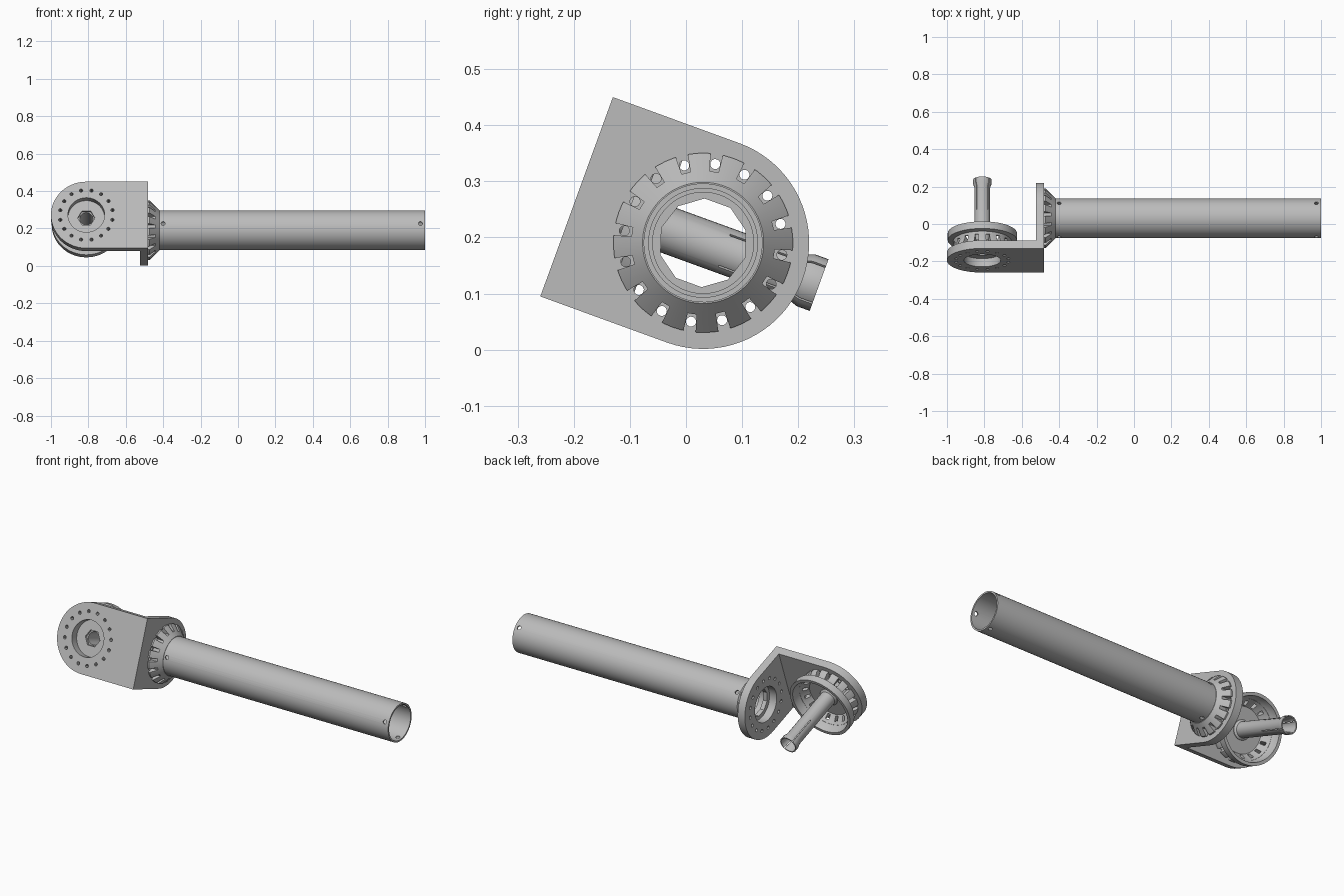
import bpy, bmesh
from math import sin, cos, pi, radians
from mathutils import Matrix, Vector

if "Cube" in bpy.data.objects:
    bpy.data.objects.remove(bpy.data.objects["Cube"])

# One plain grey metal
metal = bpy.data.materials.new("grey metal")
metal.use_nodes = True
grey = (0.5, 0.5, 0.5, 1)
metal.diffuse_color = grey
metal.node_tree.nodes["Principled BSDF"].inputs["Base Color"].default_value = grey

# The bracket is built square, then leaned over about its long axis
LEAN = Matrix.Translation((0, -0.195, 0.2725)) @ Matrix.Rotation(radians(-20), 4, 'X')
WIDE = 0.189       # half width of the plates
THICK = 0.046
FRONT_X = -0.811   # axis of the front plate
SIDE_Y = 0.24      # axis of the tube
TEETH = 16


def place(axis, u, v, t):
    """Point at (u, v) around the joint axis and t along it."""
    if axis == 'Y':
        return Vector((FRONT_X + u, t, v))
    return Vector((t, SIDE_Y + u, v))


def circle(r, n=64, cu=0, cv=0):
    return [(cu + r * cos(2 * pi * i / n), cv + r * sin(2 * pi * i / n)) for i in range(n)]


def radial_box(angle, r0, r1, half0, half1):
    c, s = cos(angle), sin(angle)
    corners = [(r0, -half0), (r1, -half1), (r1, half1), (r0, half0)]
    return [(r * c - w * s, r * s + w * c) for r, w in corners]


def prism(bm, axis, pts, t0, t1):
    lo = [bm.verts.new(place(axis, u, v, t0)) for u, v in pts]
    hi = [bm.verts.new(place(axis, u, v, t1)) for u, v in pts]
    bm.faces.new(lo)
    bm.faces.new(hi[::-1])
    for i in range(len(pts)):
        j = (i + 1) % len(pts)
        bm.faces.new((lo[i], hi[i], hi[j], lo[j]))


def lathe(bm, axis, profile, n=64):
    """Closed (radius, height) profile turned around the joint axis."""
    rings = [[bm.verts.new(place(axis, u, v, t)) for u, v in circle(r, n)] for r, t in profile]
    for k, a in enumerate(rings):
        b = rings[(k + 1) % len(rings)]
        for i in range(n):
            j = (i + 1) % n
            bm.faces.new((a[i], b[i], b[j], a[j]))


def make(name, bm):
    bmesh.ops.recalc_face_normals(bm, faces=bm.faces[:])
    mesh = bpy.data.meshes.new(name)
    bm.to_mesh(mesh)
    bm.free()
    ob = bpy.data.objects.new(name, mesh)
    bpy.context.collection.objects.link(ob)
    return ob


def finish(ob, cutter_bm=None):
    """Cut, lean, colour and shade a part."""
    if cutter_bm:
        cutter = make("cutter", cutter_bm)
        mod = ob.modifiers.new("cut", 'BOOLEAN')
        mod.operation, mod.solver, mod.object = 'DIFFERENCE', 'EXACT', cutter
        deps = bpy.context.evaluated_depsgraph_get()
        cut_mesh = bpy.data.meshes.new_from_object(ob.evaluated_get(deps))
        ob.modifiers.clear()
        ob.data = cut_mesh
        bpy.data.objects.remove(cutter)
    ob.data.transform(LEAN)
    ob.data.materials.clear()
    ob.data.materials.append(metal)
    bpy.ops.object.select_all(action='DESELECT')
    ob.select_set(True)
    bpy.context.view_layer.objects.active = ob
    bpy.ops.object.shade_smooth_by_angle(angle=radians(30))


def plate(name, axis, edge, sign, t0, t1):
    """Plate with one square and one round end, a bore and a ring of bolt holes."""
    bm = bmesh.new()
    arc = [(sign * WIDE * cos(a), WIDE * sin(a))
           for a in [pi * (i / 40 - 0.5) for i in range(41)]]
    prism(bm, axis, [(edge, -WIDE)] + arc + [(edge, WIDE)], t0, t1)
    cut = bmesh.new()
    prism(cut, axis, circle(0.098), t0 - 0.02, t1 + 0.02)
    for i in range(TEETH):
        a = 2 * pi * (i + 0.5) / TEETH
        prism(cut, axis, circle(0.009, 12, 0.142 * cos(a), 0.142 * sin(a)), t0 - 0.02, t1 + 0.02)
    finish(make(name, bm), cut)


# Angle bracket: two plates meeting at a corner
plate("front_plate", 'Y', -0.48 - FRONT_X, -1, 0, THICK)
plate("side_plate", 'X', THICK - SIDE_Y, 1, -0.525, -0.48)

# Notched cone collar between side plate and tube
bm, cut = bmesh.new(), bmesh.new()
lathe(bm, 'X', [(0.16, -0.48), (0.16, -0.472), (0.108, -0.42), (0.09, -0.42),
                (0.09, -0.455), (0.07, -0.455), (0.07, -0.48)])
prism(cut, 'X', circle(0.079, 10), -0.5, -0.4)
for i in range(TEETH):
    prism(cut, 'X', radial_box(2 * pi * (i + 0.5) / TEETH, 0.128, 0.18, 0.008, 0.013), -0.5, -0.4)
finish(make("tube_collar", bm), cut)

# Long tube with three pin holes near each end
bm, cut = bmesh.new(), bmesh.new()
lathe(bm, 'X', [(0.106, -0.42), (0.106, 1), (0.097, 1), (0.097, -0.42)])
for x in (-0.4, 0.975):
    for i in range(3):
        turn = Matrix.Rotation(2 * pi * i / 3, 4, 'X') @ Matrix.Rotation(pi / 2, 4, 'X')
        spot = Matrix.Translation((x, SIDE_Y, 0)) @ turn @ Matrix.Translation((0, 0, 0.1))
        bmesh.ops.create_cone(cut, cap_ends=True, segments=16, radius1=0.011,
                              radius2=0.011, depth=0.05, matrix=spot)
finish(make("long_tube", bm), cut)

# Dish behind the front plate: hex socket floor, notched wall, wide rim
bm, cut = bmesh.new(), bmesh.new()
lathe(bm, 'Y', [(0.03, THICK), (0.165, THICK), (0.165, 0.06), (0.152, 0.085), (0.155, 0.11),
                (0.185, 0.115), (0.185, 0.155), (0.168, 0.155), (0.16, 0.115),
                (0.12, 0.068), (0.03, 0.068)])
prism(cut, 'Y', circle(0.046, 6), 0.03, 0.1)
for i in range(TEETH):
    prism(cut, 'Y', radial_box(2 * pi * (i + 0.5) / TEETH, 0.125, 0.2, 0.008, 0.014), 0.03, 0.096)
finish(make("joint_dish", bm), cut)

# Hollow shaft with a flared, slit end
bm, cut = bmesh.new(), bmesh.new()
lathe(bm, 'Y', [(0.052, 0.06), (0.052, 0.072), (0.042, 0.08), (0.042, 0.415), (0.049, 0.435),
                (0.049, 0.46), (0.043, 0.46), (0.035, 0.41), (0.035, 0.06)], 32)
for i in range(4):
    prism(cut, 'Y', radial_box(pi * (i / 2 + 0.25), 0.025, 0.06, 0.002, 0.002), 0.28, 0.5)
finish(make("hollow_shaft", bm), cut)
